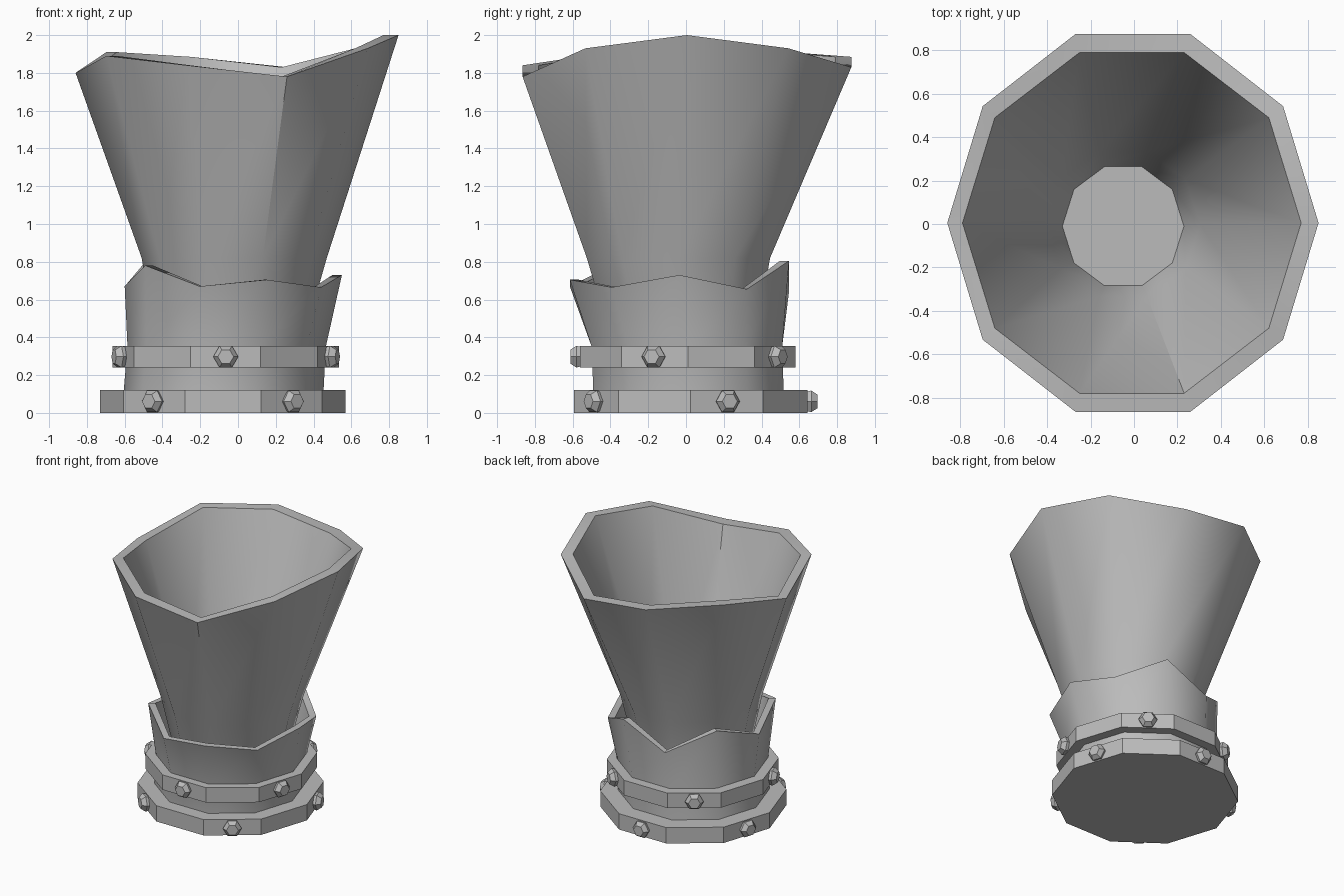
import bpy, bmesh, math
from mathutils import Matrix, Vector

SIDES = 10
STEP = 2 * math.pi / SIDES

cube = bpy.data.objects.get("Cube")
if cube:
    bpy.data.objects.remove(cube, do_unlink=True)

grey = bpy.data.materials.new("stone grey")
grey.use_nodes = True
grey.diffuse_color = (0.5, 0.5, 0.5, 1)
grey.node_tree.nodes["Principled BSDF"].inputs["Base Color"].default_value = (0.5, 0.5, 0.5, 1)


def finish(bm, name, smooth_angle=None):
    bmesh.ops.recalc_face_normals(bm, faces=bm.faces)
    mesh = bpy.data.meshes.new(name)
    bm.to_mesh(mesh)
    bm.free()
    mesh.materials.append(grey)
    obj = bpy.data.objects.new(name, mesh)
    bpy.context.collection.objects.link(obj)
    if smooth_angle:
        bpy.ops.object.select_all(action="DESELECT")
        obj.select_set(True)
        bpy.context.view_layer.objects.active = obj
        bpy.ops.object.shade_smooth_by_angle(angle=math.radians(smooth_angle))
    return obj


def loft(name, rings, smooth_angle=None):
    """Skin ten-sided rings (cx, cy, rx, ry, z); z may be a list of heights per corner."""
    bm = bmesh.new()
    loops = []
    for cx, cy, rx, ry, z in rings:
        heights = z if isinstance(z, list) else [z] * SIDES
        loops.append([bm.verts.new((cx + rx * math.cos(k * STEP),
                                    cy + ry * math.sin(k * STEP), heights[k]))
                      for k in range(SIDES)])
    for a, b in zip(loops, loops[1:]):
        for k in range(SIDES):
            n = (k + 1) % SIDES
            bm.faces.new((a[k], a[n], b[n], b[k]))
    bm.faces.new(loops[0])
    bm.faces.new(loops[-1])
    return finish(bm, name, smooth_angle)


def bolt(name, cx, cy, reach, angle, z):
    """Six-sided tapered stud pointing outwards from a band face."""
    bm = bmesh.new()
    loops = []
    for radius, out in ((0.055, -0.02), (0.066, 0.02), (0.042, 0.052)):
        loops.append([bm.verts.new((out, radius * math.cos(i * math.pi / 3),
                                    radius * math.sin(i * math.pi / 3))) for i in range(6)])
    for a, b in zip(loops, loops[1:]):
        for i in range(6):
            n = (i + 1) % 6
            bm.faces.new((a[i], a[n], b[n], b[i]))
    bm.faces.new(loops[0])
    bm.faces.new(loops[-1])
    turn = Matrix.Rotation(angle, 4, "Z")
    spot = Vector((cx, cy, z)) + turn @ Vector((reach, 0, 0))
    bm.transform(Matrix.Translation(spot) @ turn)
    finish(bm, name)


# Flared funnel with an uneven rim and a closed inner floor
rim = [2.0, 1.93, 1.83, 1.885, 1.91, 1.80, 1.89, 1.84, 1.78, 1.93]
loft("funnel", [
    (-0.05, -0.01, 0.38, 0.39, 0.33),
    (-0.02, -0.04, 0.49, 0.51, 0.82),
    (-0.005, 0.005, 0.855, 0.915, rim),
    (-0.01, 0.005, 0.78, 0.825, rim),
    (-0.05, 0.0, 0.355, 0.35, 0.68),
    (-0.05, -0.01, 0.28, 0.288, 0.45),
], 40)

# Broken collar around the funnel foot
jagged = [0.73, 0.655, 0.805, 0.64, 0.80, 0.67, 0.78, 0.67, 0.705, 0.665]
loft("collar", [
    (-0.08, 0.015, 0.53, 0.53, 0.06),
    (-0.06, 0.005, 0.525, 0.53, 0.35),
    (-0.025, -0.035, 0.575, 0.61, jagged),
    (-0.025, -0.035, 0.525, 0.56, jagged),
    (-0.06, 0.0, 0.47, 0.47, 0.36),
], 40)

# Two flat bands, each with a bolt on every other face
bands = (("base_band", -0.08, 0.025, 0.65, 0.0, 0.122, 18),
         ("upper_band", -0.065, 0.01, 0.60, 0.24, 0.355, -18))
for name, cx, cy, r, low, high, first in bands:
    loft(name, [(cx, cy, r, r, low), (cx, cy, r, r, high)])
    for i in range(5):
        bolt(f"{name}_bolt_{i + 1}", cx, cy, r * math.cos(STEP / 2),
             math.radians(first + 72 * i), (low + high) / 2)
